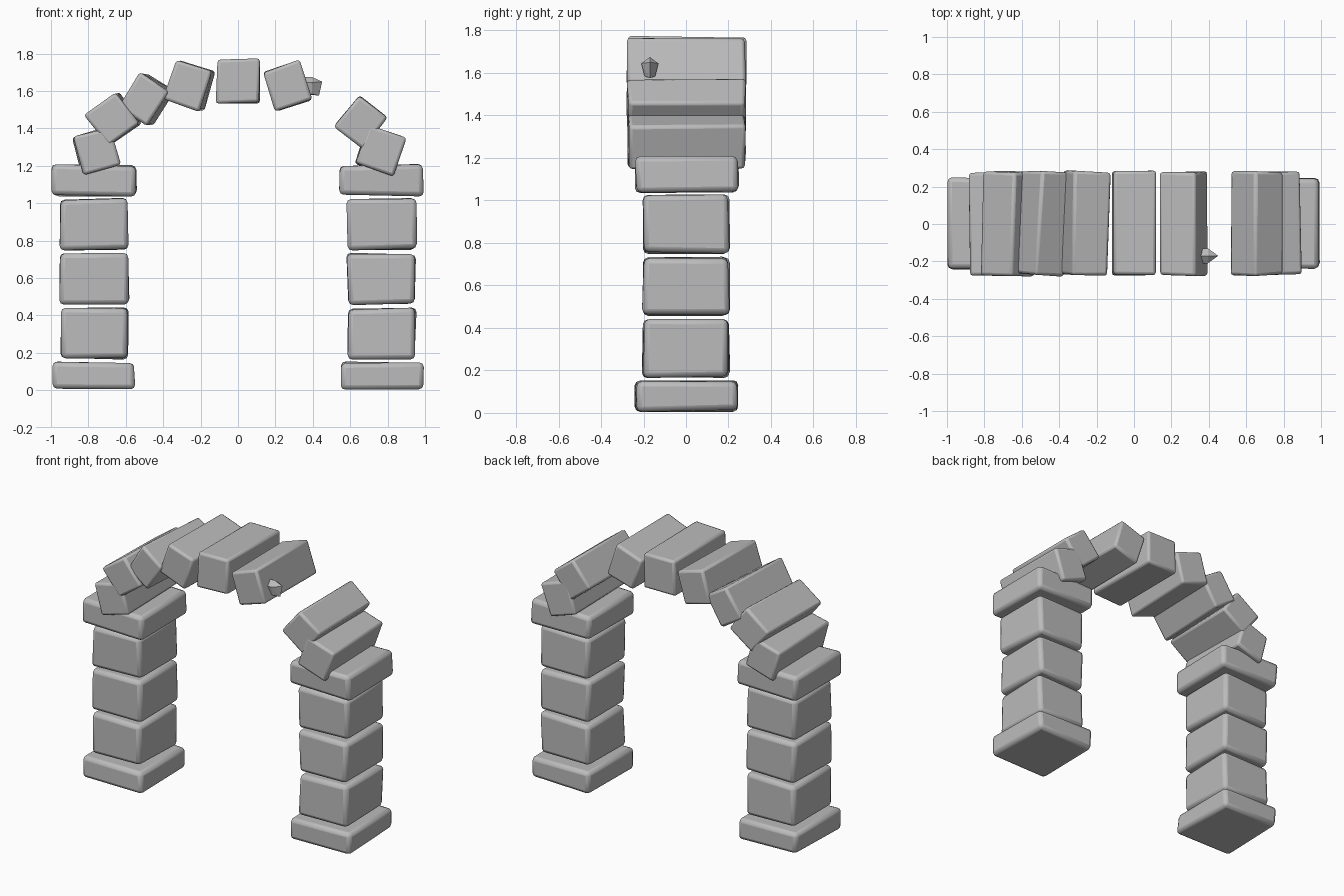
import bpy, bmesh, math, random
from mathutils import Vector, Matrix

random.seed(4)
if "Cube" in bpy.data.objects:
    bpy.data.objects.remove(bpy.data.objects["Cube"])

stone = bpy.data.materials.new("grey_stone")
stone.use_nodes = True
GREY = (0.5, 0.5, 0.5, 1)
stone.diffuse_color = GREY
stone.node_tree.nodes["Principled BSDF"].inputs["Base Color"].default_value = GREY


def finish(name, bm):
    mesh = bpy.data.meshes.new(name)
    bm.to_mesh(mesh)
    bm.free()
    mesh.materials.append(stone)
    obj = bpy.data.objects.new(name, mesh)
    bpy.context.collection.objects.link(obj)
    return obj


def block(name, centre, size, tilt=0, yaw=0, bevel=0.025, wobble=0.009):
    """Rough-hewn stone: a box with nudged corners and softened edges."""
    bm = bmesh.new()
    bmesh.ops.create_cube(bm, size=1)
    for v in bm.verts:
        v.co = Vector(a * b for a, b in zip(v.co, size))
        v.co -= Vector(math.copysign(random.uniform(0, wobble * 1.6), c) for c in v.co)
    turn = Matrix.Rotation(math.radians(yaw), 4, 'Z') @ Matrix.Rotation(math.radians(-tilt), 4, 'Y')
    bm.transform(Matrix.Translation(centre) @ turn)
    obj = finish(name, bm)
    mod = obj.modifiers.new("soft_edges", 'BEVEL')
    mod.width = bevel
    mod.segments = 2
    mod.limit_method = 'NONE'
    bpy.ops.object.select_all(action='DESELECT')
    obj.select_set(True)
    bpy.context.view_layer.objects.active = obj
    bpy.ops.object.shade_smooth_by_angle(angle=math.radians(35))
    return obj


# Two pillars: plinth, three blocks and a capital each
for side, s in (("right", -1), ("left", 1)):
    block(side + "_plinth", (s * 0.77, 0.003, 0.08), (0.45, 0.495, 0.155))
    for i, z in enumerate((0.302, 0.595, 0.888)):
        block(f"{side}_pillar_block_{i + 1}", (s * 0.768, 0, z), (0.378, 0.42, 0.283))
    block(side + "_capital", (s * 0.769, 0.004, 1.122), (0.462, 0.495, 0.177))

# Tumbled arch stones: x, z, tilt, yaw, width, height
ARCH = (
    (-0.757, 1.28, 16, 1, 0.22, 0.22),
    (-0.668, 1.45, 37, -1, 0.22, 0.22),
    (-0.49, 1.555, -33, -3, 0.20, 0.235),
    (-0.26, 1.627, -18, -2, 0.22, 0.235),
    (0, 1.653, 0, 0, 0.24, 0.247),
    (0.265, 1.627, 18, 0, 0.22, 0.235),
    (0.66, 1.435, -38, 0, 0.21, 0.225),
    (0.762, 1.282, -19, 1, 0.22, 0.235),
)
for i, (x, z, tilt, yaw, w, h) in enumerate(ARCH):
    block(f"arch_stone_{i + 1}", (x, 0.003, z), (w, 0.565, h), tilt, yaw, bevel=0.016, wobble=0.007)

# Broken shard left on the stone beside the gap
bm = bmesh.new()
for y, z in ((0, 1.675), (0.04, 1.645), (0.025, 1.585), (-0.025, 1.585), (-0.04, 1.645)):
    bm.verts.new((0.35, y - 0.17, z))
    bm.verts.new((0.395, y - 0.17, z))
bm.verts.new((0.45, -0.17, 1.65))
bm.verts.new((0.433, -0.17, 1.575))
bmesh.ops.convex_hull(bm, input=bm.verts)
finish("broken_shard", bm)
